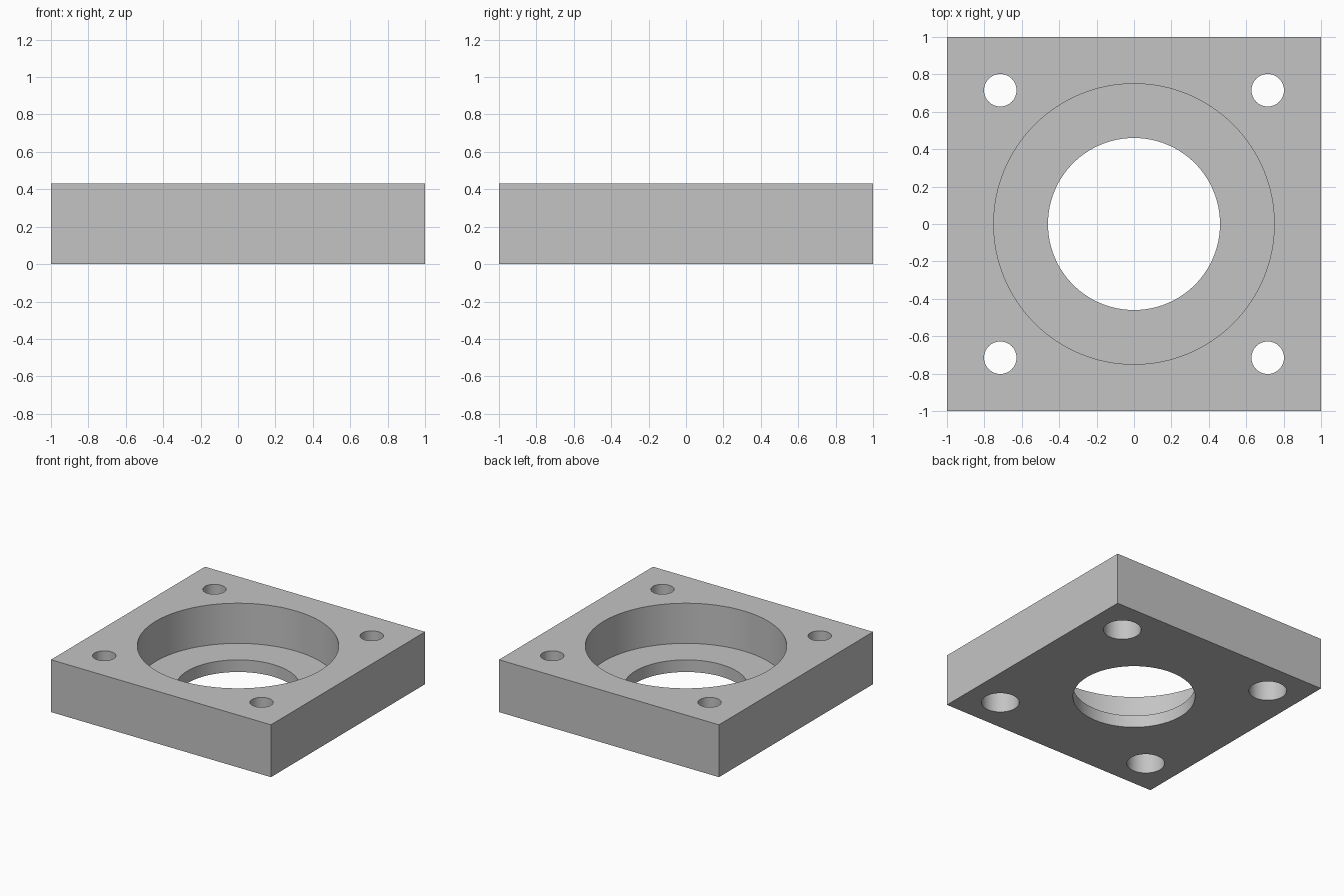
import bpy
import math

default = bpy.data.objects.get("Cube")
if default:
    bpy.data.objects.remove(default, do_unlink=True)

HEIGHT = 0.43
LEDGE_Z = 0.10
HOLE_OFFSET = 0.715
RECESS_DEPTH = 0.18
OVERSHOOT = 0.1

# Plain grey metal
grey = bpy.data.materials.new("plain_grey")
grey.use_nodes = True
colour = (0.55, 0.55, 0.55, 1)
grey.diffuse_color = colour
grey.node_tree.nodes["Principled BSDF"].inputs["Base Color"].default_value = colour

# Square plate
bpy.ops.mesh.primitive_cube_add(size=1, location=(0, 0, HEIGHT / 2))
plate = bpy.context.object
plate.name = "mounting_plate"
plate.scale = (2, 2, HEIGHT)
bpy.ops.object.transform_apply(location=True, rotation=False, scale=True)
plate.data.materials.append(grey)


def drill(x, y, radius, bottom, top, sides):
    """Cut a vertical round hole in the plate between two heights."""
    bpy.ops.mesh.primitive_cylinder_add(
        vertices=sides, radius=radius, depth=top - bottom,
        location=(x, y, (top + bottom) / 2))
    cutter = bpy.context.object
    cutter.name = "hole_cutter"
    cutter.hide_render = True
    cutter.data.materials.append(grey)
    bpy.context.view_layer.objects.active = plate
    cut = plate.modifiers.new("hole", "BOOLEAN")
    cut.operation = "DIFFERENCE"
    cut.solver = "EXACT"
    cut.object = cutter
    bpy.ops.object.modifier_apply(modifier=cut.name)
    bpy.data.objects.remove(cutter, do_unlink=True)


# Wide bearing bore from above, leaving a thin ledge with a smaller opening
drill(0, 0, 0.75, LEDGE_Z, HEIGHT + OVERSHOOT, 128)
drill(0, 0, 0.46, -OVERSHOOT, LEDGE_Z + OVERSHOOT, 128)

# Corner bolt holes with wider recesses for the bolt heads underneath
for sx in (-1, 1):
    for sy in (-1, 1):
        x, y = sx * HOLE_OFFSET, sy * HOLE_OFFSET
        drill(x, y, 0.087, -OVERSHOOT, HEIGHT + OVERSHOOT, 48)
        drill(x, y, 0.142, -OVERSHOOT, RECESS_DEPTH, 48)

# Smooth round walls, crisp edges
bpy.ops.object.select_all(action="DESELECT")
plate.select_set(True)
bpy.context.view_layer.objects.active = plate
bpy.ops.object.shade_smooth_by_angle(angle=math.radians(30))
